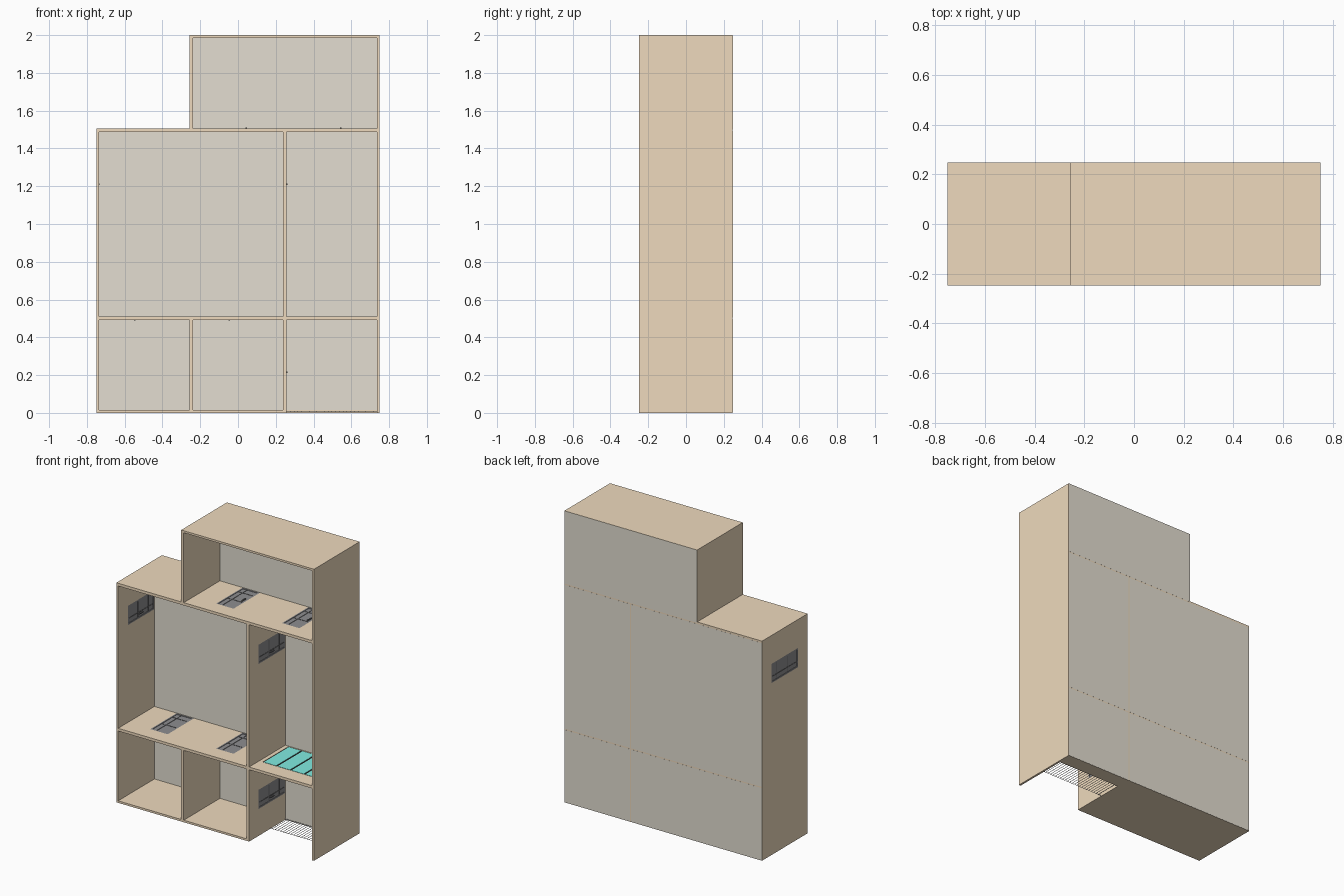
import bpy, bmesh
from mathutils import Vector, Matrix

if "Cube" in bpy.data.objects:
    bpy.data.objects.remove(bpy.data.objects["Cube"])

T = 0.019                       # inner board thickness
H = T / 2
S = 0.014                       # outer board thickness
X, Y = 0.75, 0.2475             # half width, half depth
YB = 0.145                      # front face of the thick back
XD = [-0.248, 0.248]            # inner upright centres
Z1, Z2 = 0.502, 1.497           # inner shelf centres
XI = X - S


def material(name, rgb):
    m = bpy.data.materials.new(name)
    m.diffuse_color = (*rgb, 1)
    m.use_nodes = True
    m.node_tree.nodes["Principled BSDF"].inputs["Base Color"].default_value = m.diffuse_color
    return m


WOOD = material("wood", (0.86, 0.70, 0.51))
BACK = material("back_grey", (0.77, 0.73, 0.64))
DARK = material("vent_dark", (0.16, 0.16, 0.165))
GREY = material("vent_grey", (0.27, 0.27, 0.28))
TEAL = material("teal", (0.22, 0.84, 0.76))
BLACK = material("black", (0.015, 0.015, 0.015))
STEEL = material("steel", (0.5, 0.5, 0.5))


def boxes(name, spans, mat):
    """One object from boxes given as (x0, x1, y0, y1, z0, z1)."""
    bm = bmesh.new()
    for x0, x1, y0, y1, z0, z1 in spans:
        centre = Vector(((x0 + x1) / 2, (y0 + y1) / 2, (z0 + z1) / 2))
        scale = Matrix.Diagonal((x1 - x0, y1 - y0, z1 - z0, 1))
        bmesh.ops.create_cube(bm, size=1, matrix=Matrix.Translation(centre) @ scale)
    me = bpy.data.meshes.new(name)
    bm.to_mesh(me)
    bm.free()
    ob = bpy.data.objects.new(name, me)
    bpy.context.collection.objects.link(ob)
    if mat:
        me.materials.append(mat)
    return ob


def board(name, x0, x1, z0, z1, y0=-Y):
    return boxes(name, [(x0, x1, y0, Y - 0.0005, z0, z1)], WOOD)


def cut(ob, spans):
    cutter = boxes("cutter", spans, None)
    cutter.hide_render = True
    mod = ob.modifiers.new("openings", 'BOOLEAN')
    mod.operation, mod.solver, mod.object = 'DIFFERENCE', 'EXACT', cutter
    bpy.context.view_layer.objects.active = ob
    bpy.ops.object.modifier_apply(modifier=mod.name)
    bpy.data.objects.remove(cutter)


VU, VY = 0.066, 0.143           # vent half height, half length


def vent(name, target, kind, at, half, centre, side, knob):
    """Vent through a board; kind 'wall' (short axis z) or 'shelf' (short axis x)."""
    def span(u0, u1, y0, y1, n0, n1):
        u0, u1, n0, n1 = centre + u0, centre + u1, at + n0, at + n1
        return (n0, n1, y0, y1, u0, u1) if kind == "wall" else (u0, u1, y0, y1, n0, n1)
    cut(target, [span(-VU, VU, -VY, VY, -0.03, 0.03)])
    d, w = half, 0.010
    boxes(name + "_frame", [
        span(-VU, -VU + w, -VY, VY, -d, d), span(VU - w, VU, -VY, VY, -d, d),
        span(-VU + w, VU - w, -VY, -VY + w, -d, d),
        span(-VU + w, VU - w, VY - w, VY, -d, d)], GREY)
    e = half - 0.003
    boxes(name + "_grille", [span(-VU + w, VU - w, -VY + w, VY - w, -e, e)], GREY)
    e = half - 0.001
    boxes(name + "_bars", [
        span(-VU + w, VU - w, y - 0.003, y + 0.003, -e, e) for y in (-0.03, 0.085)]
        + [span(-0.028, -0.022, -VY + w, VY - w, -e, e)], DARK)
    n = sorted((side * (half - 0.004), side * (half + 0.004)))
    boxes(name + "_knob", [span(knob - 0.004, knob + 0.004, -0.02, 0.02, *n)], DARK)


# uprights
left_side = board("left_side", -X, -XI, 0, Z2 + H)
board("right_side", XI, X, 0, 2)
board("upper_left_side", XD[0] - H, XD[0] + H, Z2 + H, 2)
board("lower_divider", XD[0] - H, XD[0] + H, S, Z1 - H)
lower_wall = board("lower_right_divider", XD[1] - H, XD[1] + H, 0, Z1 - H)
middle_wall = board("middle_divider", XD[1] - H, XD[1] + H, Z1 + H, Z2 - H)

# shelves
board("floor", -XI, XD[1] - H, 0, S)
board("floor_back_strip", XD[1] + H, XI, 0, S, YB)
low_shelf = board("low_shelf", -XI, XI, Z1 - H, Z1 + H)
high_shelf = board("high_shelf", -XI, XI, Z2 - H, Z2 + H)
board("top", XD[0] + H, XI, 2 - S, 2)

# thick back, one block per bay, with narrow seams over the board ends
g, e = 0.004, 0.001
bays = {"back_lower_left": (-X + e, XD[1] - g, e, Z1 - g),
        "back_lower_right": (XD[1] + g, X - e, e, Z1 - g),
        "back_middle_left": (-X + e, XD[1] - g, Z1 + g, Z2 - g),
        "back_middle_right": (XD[1] + g, X - e, Z1 + g, Z2 - g),
        "back_upper": (XD[0] - H + e, X - e, Z2 + g, 2 - e)}
for name, (x0, x1, z0, z1) in bays.items():
    boxes(name, [(x0, x1, YB, Y, z0, z1)], BACK)

# vents
vent("left_vent", left_side, "wall", -X + S / 2, S / 2, 1.245, 1, -0.035)
vent("middle_vent", middle_wall, "wall", XD[1], H, 1.245, 1, -0.035)
vent("lower_vent", lower_wall, "wall", XD[1], H, 0.25, 1, -0.035)
for i, x in enumerate((-0.5, 0.0)):
    vent(f"low_shelf_vent_{i}", low_shelf, "shelf", Z1, H, x, -1, -0.047)
for i, x in enumerate((0.0, 0.5)):
    vent(f"high_shelf_vent_{i}", high_shelf, "shelf", Z2, H, x, 1, 0.043)

# teal panel set in the low shelf
cut(low_shelf, [(0.285, 0.705, -0.14, 0.14, 0.4, 0.6)])
boxes("teal_panel_tray", [(0.285, 0.705, -0.14, 0.14, Z1 - H, Z1 + H - 0.002)], BLACK)
step = 0.42 / 4
boxes("teal_strips", [(0.285 + i * step + 0.006, 0.285 + (i + 1) * step - 0.006,
                       -0.136, 0.136, Z1, Z1 + H) for i in range(4)], TEAL)

# wire grate in the open floor
r = 0.001
gx0, gx1, gy0, gy1 = XD[1] + H, XI, -0.022, YB
rods = [(gx0 + (gx1 - gx0) * i / 24 - r, gx0 + (gx1 - gx0) * i / 24 + r,
         gy0, gy1, 0.007, 0.009) for i in range(1, 24)]
rods += [(gx0, gx1, y - r, y + r, 0.005, 0.007) for y in (gy0 + r, gy1 - r)]
boxes("wire_grate", rods, STEEL)
